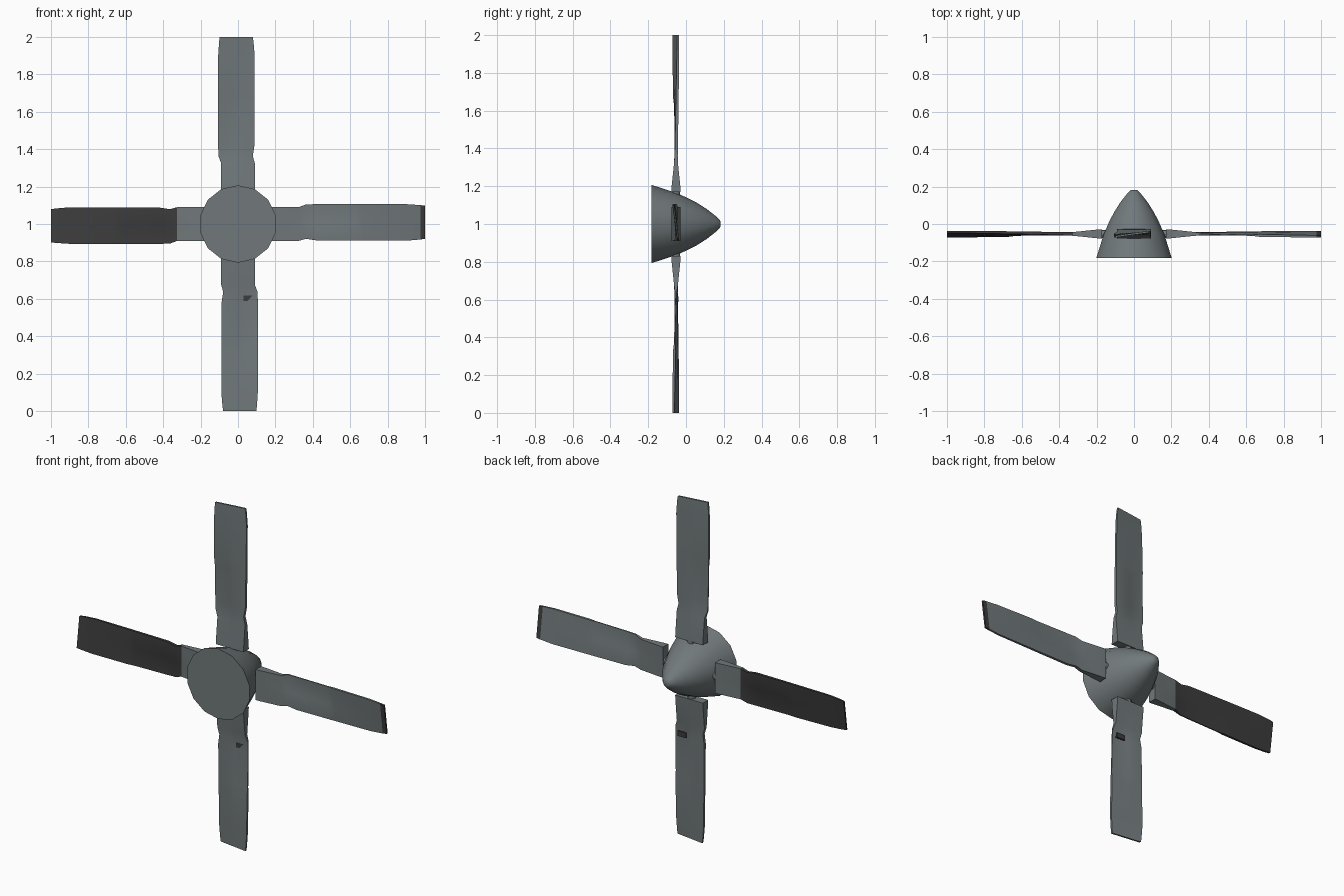
import bpy, bmesh, math
from mathutils import Matrix, Vector

if "Cube" in bpy.data.objects:
    bpy.data.objects.remove(bpy.data.objects["Cube"])


def material(name, rgb):
    m = bpy.data.materials.new(name)
    m.diffuse_color = (*rgb, 1)
    m.use_nodes = True
    m.node_tree.nodes["Principled BSDF"].inputs["Base Color"].default_value = m.diffuse_color
    return m


GREY = material("blue_grey", (0.165, 0.19, 0.198))
BLACK = material("soft_black", (0.045, 0.045, 0.045))
HUB = Vector((0, 0, 1))
BLADE_Y = -0.053


def make_object(name, bm, mats, angle=30):
    bmesh.ops.recalc_face_normals(bm, faces=bm.faces)
    me = bpy.data.meshes.new(name)
    bm.to_mesh(me)
    bm.free()
    for m in mats:
        me.materials.append(m)
    ob = bpy.data.objects.new(name, me)
    bpy.context.collection.objects.link(ob)
    bpy.ops.object.select_all(action='DESELECT')
    ob.select_set(True)
    bpy.context.view_layer.objects.active = ob
    bpy.ops.object.shade_smooth_by_angle(angle=math.radians(angle))
    return ob


def bridge(bm, rings):
    for a, b in zip(rings, rings[1:]):
        n = len(a)
        for i in range(n):
            j = (i + 1) % n
            bm.faces.new((a[i], a[j], b[j], b[i]))
    bm.faces.new(rings[0])
    bm.faces.new(rings[-1])


# Spinner: rounded cone along y with a flat front disc
def make_spinner(sides=14):
    profile = [(-0.183, 0.207), (-0.12, 0.187), (-0.05, 0.164), (0.01, 0.137),
               (0.06, 0.111), (0.11, 0.079), (0.15, 0.048), (0.175, 0.026), (0.183, 0.014)]
    bm = bmesh.new()
    rings = []
    for y, r in profile:
        rings.append([bm.verts.new(HUB + Vector((r * math.sin(t), y, r * math.cos(t))))
                      for t in (2 * math.pi * i / sides for i in range(sides))])
    bridge(bm, rings)
    make_object("spinner", bm, [GREY], 40)


# Blade stations: distance, left edge, right edge, thickness, twist offset, left edge thinning
STATIONS = [
    (0.17, -0.09, 0.09, 0.050, 0.000, 1.0),
    (0.20, -0.09, 0.09, 0.046, 0.000, 1.0),
    (0.325, -0.09, 0.09, 0.020, 0.000, 1.0),
    (0.365, -0.105, 0.079, 0.017, 0.001, 0.45),
    (0.42, -0.106, 0.088, 0.016, 0.003, 0.4),
    (0.63, -0.107, 0.089, 0.014, 0.007, 0.4),
    (0.67, -0.107, 0.089, 0.014, 0.008, 1.0),
    (0.90, -0.106, 0.089, 0.012, 0.012, 1.0),
    (0.975, -0.101, 0.083, 0.011, 0.0135, 1.0),
    (1.00, -0.098, 0.079, 0.010, 0.014, 1.0),
]


def make_blade(name, turn, black_from):
    bm = bmesh.new()
    rings = []
    for d, xl, xr, th, tw, thin in STATIONS:
        cols = [(xl, thin), (-0.012, thin), (0.003, 1.0), (xr, 1.0)]
        front = [(x, x / 0.1 * tw - th * k / 2) for x, k in cols]
        back = [(x, x / 0.1 * tw + th * k / 2) for x, k in reversed(cols)]
        rings.append([bm.verts.new((x, BLADE_Y + y, d)) for x, y in front + back])
    bridge(bm, rings)
    for f in bm.faces:
        f.material_index = int(f.calc_center_median().z > black_from)
    bm.transform(Matrix.Translation(HUB) @ Matrix.Rotation(turn, 4, 'Y'))
    make_object(name, bm, [GREY, BLACK])


# Blade shaft: short round pin joining blade root to spinner
def make_shaft(name, turn):
    bm = bmesh.new()
    bmesh.ops.create_cone(bm, cap_ends=True, segments=12, radius1=0.022, radius2=0.022, depth=0.1,
                          matrix=Matrix.Translation((0, BLADE_Y, 0.14)))
    bm.transform(Matrix.Translation(HUB) @ Matrix.Rotation(turn, 4, 'Y'))
    make_object(name, bm, [GREY])


make_spinner()
# Four blades clockwise from the top; one is mostly black, its opposite has a black tip
for i, (side, black_from) in enumerate([("top", 2), ("right", 0.98), ("bottom", 2), ("left", 0.33)]):
    make_blade("blade_" + side, i * math.pi / 2, black_from)
    make_shaft("shaft_" + side, i * math.pi / 2)

# Small black marker plates on both faces of the bottom blade
for side, s in (("front", -1), ("back", 1)):
    bm = bmesh.new()
    bmesh.ops.create_cube(bm, size=1, matrix=Matrix.Translation((0.056, BLADE_Y + 0.004 + s * 0.005, 0.602))
                          @ Matrix.Diagonal((0.055, 0.007, 0.03, 1)))
    make_object("marker_" + side, bm, [BLACK])
